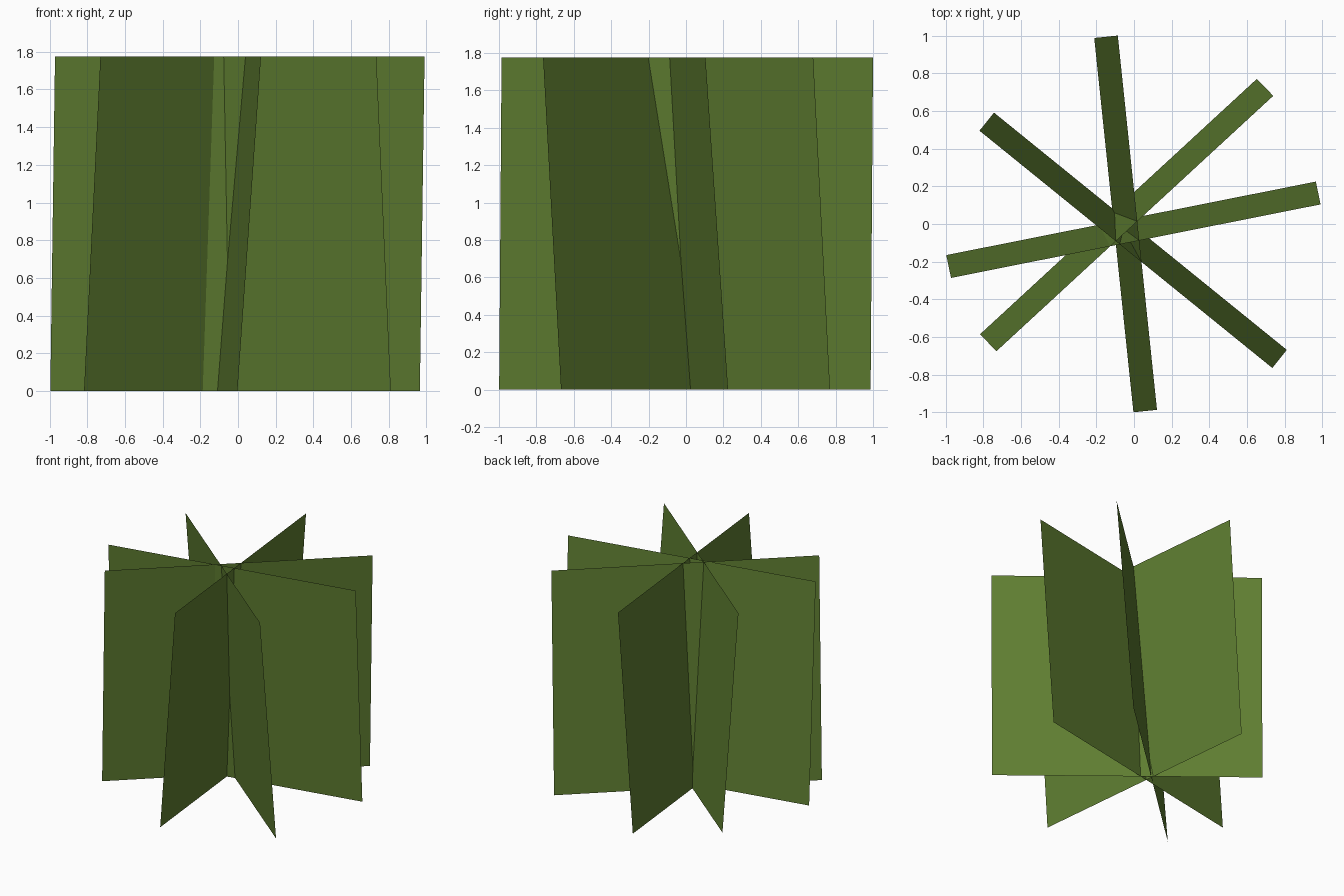
import bpy
import bmesh
from mathutils import Vector

if "Cube" in bpy.data.objects:
    bpy.data.objects.remove(bpy.data.objects["Cube"])

HEIGHT = 1.775

green = bpy.data.materials.new("leaf green")
green.diffuse_color = (0.115, 0.21, 0.031, 1.0)
green.use_nodes = True
green.node_tree.nodes["Principled BSDF"].inputs["Base Color"].default_value = green.diffuse_color


def leaning_card(name, top_a, top_b, lean):
    """Flat single card: level top edge, bottom edge shifted sideways by lean."""
    a, b, s = Vector(top_a), Vector(top_b), Vector(lean)
    bm = bmesh.new()
    corners = [(*a, HEIGHT), (*b, HEIGHT), (*(b + s), 0), (*(a + s), 0)]
    face = bm.faces.new([bm.verts.new(c) for c in corners])
    # Front of the card is the side that leans upward
    face.normal_update()
    if face.normal.z < 0:
        face.normal_flip()
    mesh = bpy.data.meshes.new(name)
    bm.to_mesh(mesh)
    bm.free()
    mesh.materials.append(green)
    obj = bpy.data.objects.new(name, mesh)
    bpy.context.collection.objects.link(obj)


# Four crossing foliage cards: top edge ends, then offset of the bottom edge
cards = [
    ((0.122, -0.986), (-0.086, 1.0), (-0.125, -0.013)),
    ((-0.971, -0.286), (0.99, 0.104), (-0.025, 0.121)),
    ((-0.73, -0.675), (0.739, 0.68), (-0.087, 0.09)),
    ((-0.82, 0.495), (0.734, -0.764), (0.077, 0.096)),
]
for i, (a, b, lean) in enumerate(cards, 1):
    leaning_card(f"foliage_card_{i}", a, b, lean)
